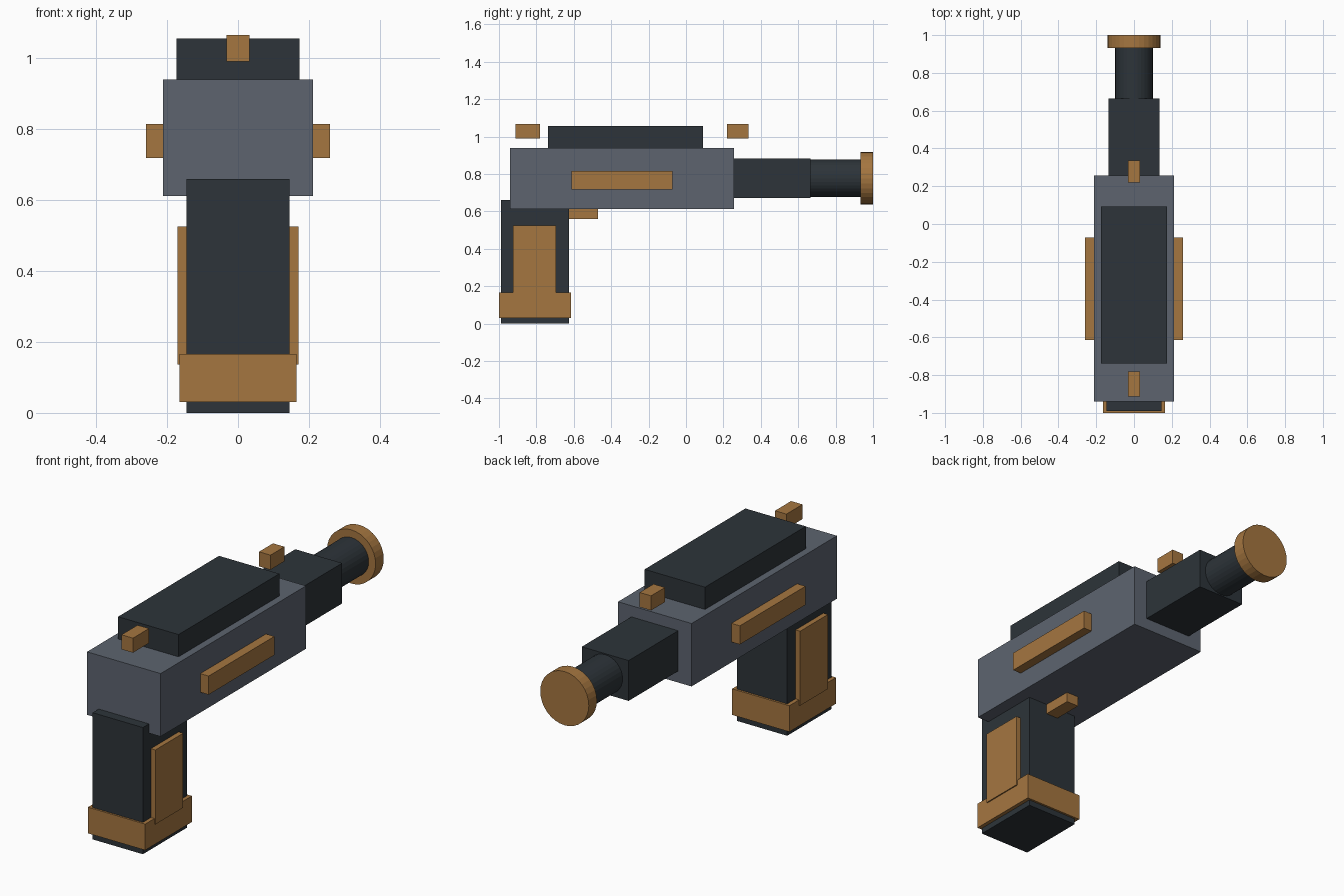
import bpy
import math

default = bpy.data.objects.get("Cube")
if default:
    bpy.data.objects.remove(default, do_unlink=True)


def make_material(name, rgb):
    mat = bpy.data.materials.new(name)
    mat.use_nodes = True
    color = (*rgb, 1.0)
    mat.diffuse_color = color
    mat.node_tree.nodes["Principled BSDF"].inputs["Base Color"].default_value = color
    return mat


grey = make_material("steel_grey", (0.109, 0.127, 0.159))
dark = make_material("dark_slate", (0.026, 0.034, 0.041))
brass = make_material("brass_brown", (0.376, 0.181, 0.051))


def box(name, mat, x, y, z):
    """Box spanning the given (min, max) range on each axis."""
    spans = (x, y, z)
    bpy.ops.mesh.primitive_cube_add(size=1, location=[(a + b) / 2 for a, b in spans])
    obj = bpy.context.object
    obj.name = name
    obj.scale = [b - a for a, b in spans]
    bpy.ops.object.transform_apply(location=False, rotation=False, scale=True)
    obj.data.materials.append(mat)
    return obj


def centred_box(name, mat, half_width, y, z):
    return box(name, mat, (-half_width, half_width), y, z)


def side_pair(name, mat, inner, outer, y, z):
    """Matching boxes on the left (+x) and right (-x) sides."""
    box("left_" + name, mat, (inner, outer), y, z)
    box("right_" + name, mat, (-outer, -inner), y, z)


def tube(name, mat, radius, y, z):
    """Flat-shaded cylinder lying along the y axis."""
    bpy.ops.mesh.primitive_cylinder_add(
        vertices=32, radius=radius, depth=y[1] - y[0],
        location=(0, (y[0] + y[1]) / 2, z), rotation=(math.pi / 2, 0, 0))
    obj = bpy.context.object
    obj.name = name
    obj.data.materials.append(mat)


# Main body with raised top slide and side rails
centred_box("body", grey, 0.212, (-0.94, 0.257), (0.612, 0.94))
centred_box("top_slide", dark, 0.174, (-0.738, 0.092), (0.92, 1.056))
side_pair("rail", brass, 0.20, 0.26, (-0.613, -0.072), (0.718, 0.815))

# Floating sights
for name, y in (("rear_sight", (-0.912, -0.78)), ("fore_sight", (0.22, 0.335))):
    centred_box(name, brass, 0.033, y, (0.99, 1.066))

# Barrel block, barrel and muzzle cap
centred_box("barrel_block", dark, 0.135, (0.24, 0.665), (0.672, 0.882))
tube("barrel", dark, 0.10, (0.65, 0.94), 0.777)
tube("muzzle_cap", brass, 0.14, (0.933, 1.0), 0.777)

# Grip with base band, side panels and trigger
centred_box("grip", dark, 0.145, (-0.99, -0.626), (0.0, 0.66))
centred_box("base_band", brass, 0.165, (-1.0, -0.615), (0.03, 0.166))
side_pair("grip_panel", brass, 0.14, 0.171, (-0.924, -0.695), (0.137, 0.525))
centred_box("trigger", brass, 0.035, (-0.64, -0.47), (0.56, 0.62))
